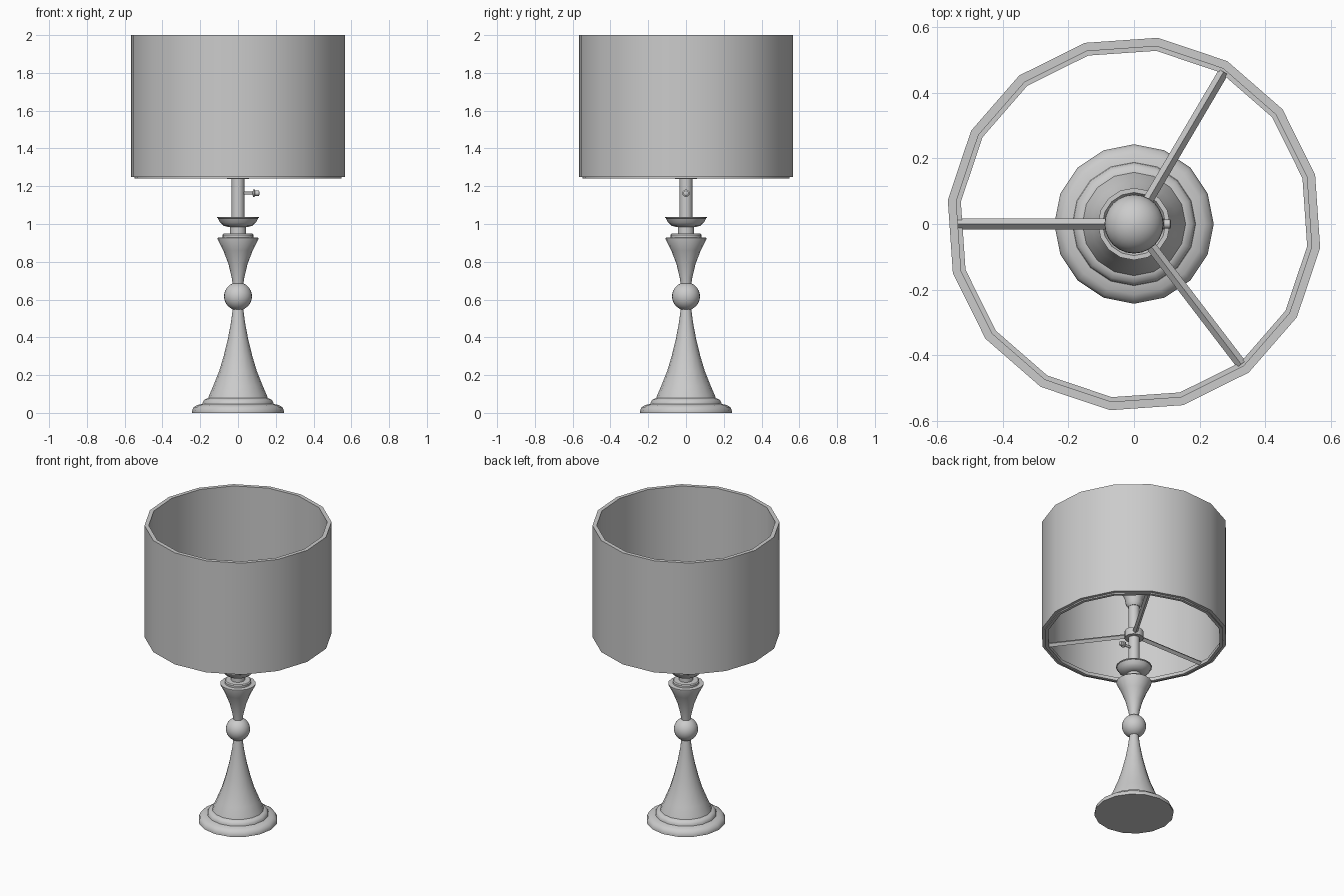
import bpy
import bmesh
from math import sin, cos, pi, radians
from mathutils import Vector, Matrix

cube = bpy.data.objects.get("Cube")
if cube:
    bpy.data.objects.remove(cube, do_unlink=True)

grey = bpy.data.materials.new("warm_grey")
grey.use_nodes = True
grey.diffuse_color = (0.6, 0.6, 0.6, 1)
grey.node_tree.nodes["Principled BSDF"].inputs["Base Color"].default_value = (0.6, 0.6, 0.6, 1)


def finish(name, bm, angle=35):
    """Turn a bmesh into a shaded, coloured object."""
    bmesh.ops.recalc_face_normals(bm, faces=bm.faces)
    mesh = bpy.data.meshes.new(name)
    bm.to_mesh(mesh)
    bm.free()
    mesh.materials.append(grey)
    obj = bpy.data.objects.new(name, mesh)
    bpy.context.collection.objects.link(obj)
    bpy.ops.object.select_all(action="DESELECT")
    obj.select_set(True)
    bpy.context.view_layer.objects.active = obj
    bpy.ops.object.shade_smooth_by_angle(angle=radians(angle))
    return obj


def lathe(name, profile, sides=16, turn=0.0, ring=False, matrix=None):
    """Revolve (radius, height) points; a ring joins last to first, others are capped."""
    bm = bmesh.new()
    loops = []
    for r, z in profile:
        loops.append([bm.verts.new((r * cos(turn + 2 * pi * i / sides),
                                    r * sin(turn + 2 * pi * i / sides), z))
                      for i in range(sides)])
    pairs = list(zip(loops, loops[1:]))
    if ring:
        pairs.append((loops[-1], loops[0]))
    else:
        bm.faces.new(loops[0])
        bm.faces.new(loops[-1])
    for a, b in pairs:
        for i in range(sides):
            j = (i + 1) % sides
            bm.faces.new((a[i], a[j], b[j], b[i]))
    if matrix:
        bm.transform(matrix)
    return finish(name, bm)


def rod(name, start, end, radius, sides):
    """Straight bar between two points."""
    start, end = Vector(start), Vector(end)
    axis = end - start
    matrix = Matrix.Translation(start) @ axis.to_track_quat("Z", "Y").to_matrix().to_4x4()
    return lathe(name, [(radius, 0), (radius, axis.length)], sides, matrix=matrix)


# Stepped foot and tapering lower stem
lathe("foot", [(0.243, 0), (0.243, 0.012), (0.235, 0.03), (0.215, 0.042),
               (0.188, 0.047), (0.186, 0.058), (0.178, 0.07), (0.16, 0.078)])
lathe("lower_stem", [(0.16, 0.07), (0.152, 0.095), (0.13, 0.145), (0.1, 0.22),
                     (0.076, 0.3), (0.054, 0.39), (0.037, 0.48), (0.027, 0.56)])

# Ball between the stems
bm = bmesh.new()
bmesh.ops.create_uvsphere(bm, u_segments=24, v_segments=16, radius=0.074,
                          matrix=Matrix.Translation((0, 0, 0.617)))
finish("stem_ball", bm)

# Flared upper stem with its collar
lathe("upper_stem", [(0.027, 0.67), (0.034, 0.72), (0.051, 0.79),
                     (0.078, 0.86), (0.108, 0.92), (0.108, 0.927), (0.08, 0.93)])
lathe("collar", [(0.082, 0.925), (0.082, 0.943), (0.076, 0.949), (0.045, 0.95)])
lathe("neck", [(0.043, 0.945), (0.043, 0.995)])

# Shallow dish
lathe("dish", [(0.045, 0.983), (0.075, 0.99), (0.095, 1.008), (0.106, 1.03),
               (0.11, 1.032), (0.11, 1.037), (0.096, 1.037), (0.085, 1.018), (0.04, 1.008)])

# Centre post, hub and bulb
lathe("post", [(0.034, 0.99), (0.034, 1.47)])
lathe("hub", [(0.058, 1.237), (0.058, 1.285)])
dome = [(0.09 * cos(t * pi / 16), 1.575 + 0.085 * sin(t * pi / 16)) for t in range(8)]
lathe("bulb", [(0.036, 1.455), (0.05, 1.475), (0.055, 1.51), (0.07, 1.545)]
      + dome + [(0.003, 1.66)], 24)

# Switch: thin shaft and knob pointing to the left side
sideways = Matrix.Translation((0.02, 0, 1.163)) @ Matrix.Rotation(pi / 2, 4, "Y")
lathe("switch", [(0.008, 0), (0.008, 0.057), (0.02, 0.06), (0.02, 0.068),
                 (0.014, 0.071), (0.014, 0.09), (0.008, 0.093)], 12, matrix=sideways)

# Drum shade with inner bottom hoop
turn = radians(-7.3)
lathe("shade", [(0.572, 1.248), (0.572, 2), (0.546, 2), (0.546, 1.248)], 16, turn, True)
lathe("shade_hoop", [(0.552, 1.24), (0.552, 1.262), (0.532, 1.262), (0.532, 1.24)],
      16, turn, True)

# Three spokes holding the shade
for number, angle in enumerate((59.5, 180, -52.6)):
    a = radians(angle)
    rod(f"spoke_{number + 1}", (0.04 * cos(a), 0.04 * sin(a), 1.258),
        (0.538 * cos(a), 0.538 * sin(a), 1.258), 0.016, 4)
